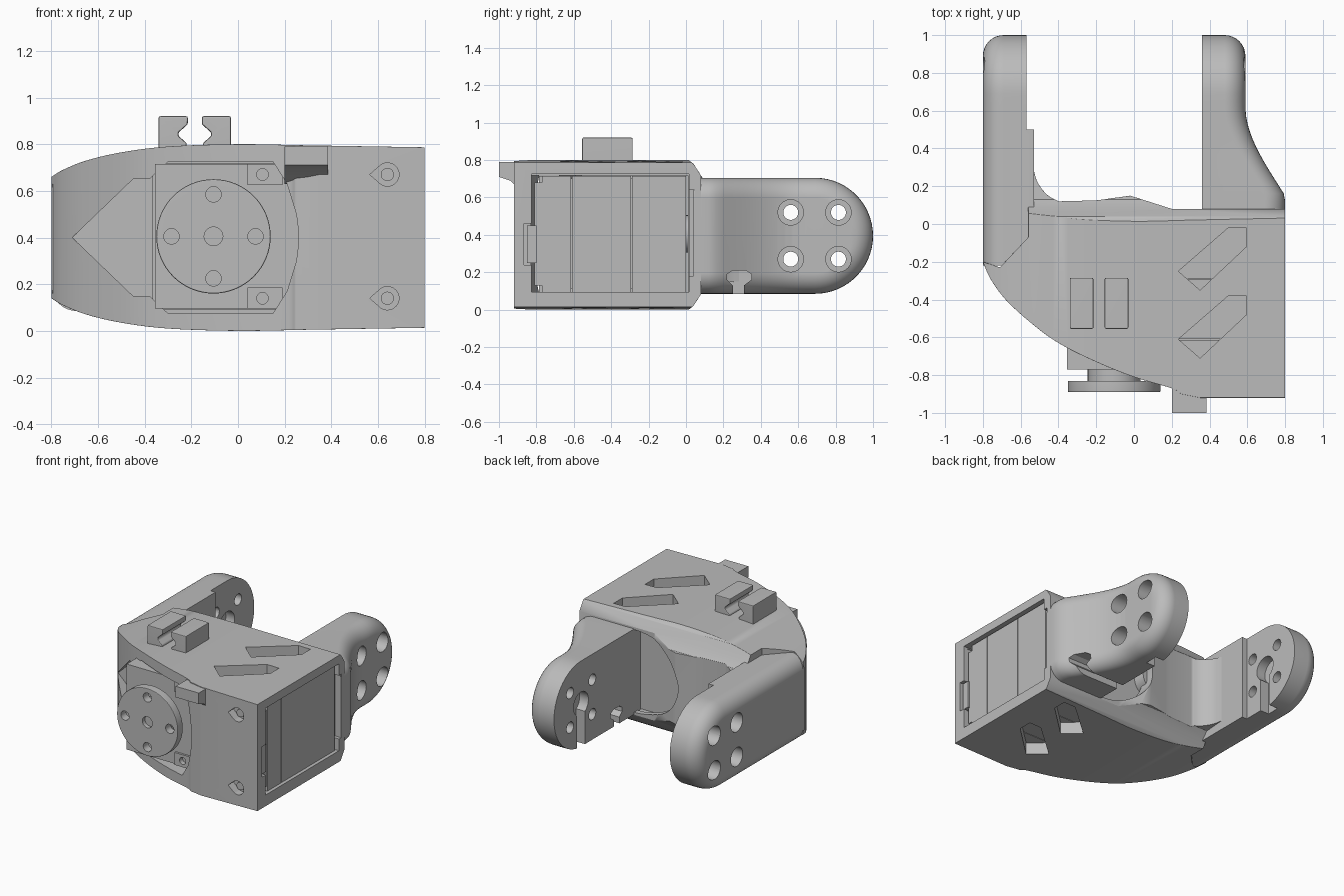
import bpy, bmesh, math
from mathutils import Vector

cube = bpy.data.objects.get("Cube")
if cube:
    bpy.data.objects.remove(cube, do_unlink=True)

grey = bpy.data.materials.new("plain grey")
grey.use_nodes = True
grey.diffuse_color = (0.5, 0.5, 0.5, 1)
grey.node_tree.nodes["Principled BSDF"].inputs["Base Color"].default_value = (0.5, 0.5, 0.5, 1)

MID = 0.4  # height of the body's middle plane


def place(axis, a, b, t):
    return {"X": (t, a, b), "Y": (a, t, b), "Z": (a, b, t)}[axis]


def finish(name, bm):
    bmesh.ops.recalc_face_normals(bm, faces=bm.faces)
    mesh = bpy.data.meshes.new(name)
    bm.to_mesh(mesh)
    bm.free()
    mesh.materials.append(grey)
    ob = bpy.data.objects.new(name, mesh)
    bpy.context.collection.objects.link(ob)
    return ob


def prism(name, axis, pts, lo, hi):
    bm = bmesh.new()
    rings = [[bm.verts.new(place(axis, a, b, t)) for a, b in pts] for t in (lo, hi)]
    bm.faces.new(rings[0])
    bm.faces.new(rings[1])
    for i in range(len(pts)):
        j = (i + 1) % len(pts)
        bm.faces.new((rings[0][i], rings[0][j], rings[1][j], rings[1][i]))
    return finish(name, bm)


def circle(a, b, r, n=32):
    return [(a + r * math.cos(k * math.tau / n), b + r * math.sin(k * math.tau / n)) for k in range(n)]


def rect(a0, a1, b0, b1):
    return [(a0, b0), (a1, b0), (a1, b1), (a0, b1)]


def mirrored(pts):
    # Close a profile by reflecting it about the middle plane
    return pts + [(a, 2 * MID - z) for a, z in reversed(pts)]


def smooth_path(pts, steps=5):
    # Catmull-Rom curve through the points
    p = [Vector(q) for q in pts]
    p = [2 * p[0] - p[1]] + p + [2 * p[-1] - p[-2]]
    out = []
    for i in range(1, len(p) - 2):
        a, b, c, d = p[i - 1:i + 3]
        for k in range(steps):
            t = k / steps
            v = 0.5 * (2 * b + (c - a) * t + (2 * a - 5 * b + 4 * c - d) * t * t + (3 * b - a - 3 * c + d) * t ** 3)
            out.append((v.x, v.y))
    return out + [tuple(pts[-1])]


def apply(ob, mod):
    bpy.context.view_layer.objects.active = ob
    bpy.ops.object.modifier_apply(modifier=mod.name)


def boolean(ob, tool, op="DIFFERENCE"):
    mod = ob.modifiers.new("cut", "BOOLEAN")
    mod.operation, mod.object, mod.solver = op, tool, "EXACT"
    apply(ob, mod)
    bpy.data.objects.remove(tool, do_unlink=True)


def cut(ob, axis, pts, lo, hi):
    boolean(ob, prism("cutter", axis, pts, lo, hi))


def bevel(ob, width, segments=2):
    mod = ob.modifiers.new("bevel", "BEVEL")
    mod.width, mod.segments, mod.limit_method = width, segments, "ANGLE"
    mod.angle_limit = math.radians(40)
    apply(ob, mod)


# Shell: plan outline crossed with front and side outlines
curve = smooth_path([(-0.8, -0.2), (-0.76, -0.29), (-0.68, -0.4), (-0.55, -0.52), (-0.4, -0.63),
                     (-0.2, -0.73), (0, -0.81), (0.2, -0.87), (0.25, -0.9)])
fillet = smooth_path([(-0.4, 0.12), (-0.46, 0.155), (-0.51, 0.22), (-0.535, 0.3)])
shell = prism("shell", "Z", curve + [(0.35, -0.92), (0.8, -0.92), (0.8, 0.08), (0.2, 0.08), (-0.02, 0.15),
                                     (-0.2, 0.125)] + fillet + [(-0.56, 0.3), (-0.56, -0.07), (-0.71, -0.23)], -0.1, 0.9)
top = smooth_path([(0.3, 0.795), (0, 0.8), (-0.3, 0.79), (-0.5, 0.765), (-0.65, 0.73), (-0.75, 0.69), (-0.8, 0.66)])
boolean(shell, prism("front_outline", "Y", mirrored([(0.9, 0.785)] + top + [(-0.85, 0.63)]), -1.2, 0.5), "INTERSECT")
slope = [(-1.1, 0.85), (-0.05, 0.85), (0.04, 0.78), (0.085, 0.71), (0.13, 0.66), (0.4, 0.64)]
boolean(shell, prism("side_outline", "X", mirrored(slope), -1, 1), "INTERSECT")
bevel(shell, 0.014)

# Cavity, arched rear opening, side window and front opening
front_wall = smooth_path([(-0.365, -0.56), (-0.2, -0.65), (0, -0.73), (0.2, -0.8)])
cut(shell, "Z", [(-0.365, 0.04)] + front_wall + [(0.36, -0.83), (0.77, -0.83), (0.77, 0.01), (0.36, 0.01), (0.36, 0.04)],
    0.092, 0.718)
arch = [(0.36 - 0.4 * math.sin(k * math.pi / 24), MID + 0.3 * math.cos(k * math.pi / 24)) for k in range(25)]
cut(shell, "Y", arch, -0.02, 0.4)
cut(shell, "X", rect(-0.825, 0.015, 0.095, 0.725), 0.7, 1)
cut(shell, "X", rect(-0.865, -0.8, 0.24, 0.46), 0.75, 1)
cut(shell, "X", rect(0, 0.045, 0.18, 0.64), 0.75, 1)
notch = [(-0.45, 0.65), (-0.38, 0.65), (-0.3, 0.725), (0.15, 0.725), (0.21, 0.63), (0.25, 0.5), (0.26, 0.42)]
cut(shell, "Y", [(-0.71, MID)] + mirrored(notch), -1.1, -0.36)

# Slanted slots through roof and floor, screw recesses on the front
for dy in (0, -0.36):
    slot = [(x, y + dy) for x, y in ((0.235, -0.25), (0.5, -0.02), (0.595, -0.02), (0.595, -0.12), (0.35, -0.35))]
    cut(shell, "Z", slot, 0.7, 0.9)
    cut(shell, "Z", slot, -0.1, 0.1)
for z in (0.14, 0.67):
    drop = [p for p in circle(0.64, z, 0.05) if p[0] > 0.61]
    drop.sort(key=lambda p: math.atan2(p[1] - z, p[0] - 0.64))
    cut(shell, "Y", drop + [(0.565, z)], -1, -0.86)
    prism("body_screw", "Y", circle(0.64, z, 0.028), -0.89, -0.84)


# Arms: rounded outline swept sideways, outer rim rolled over
def arm(name, side, start, inside, outside):
    cy, r, roll = 0.69, 0.31, 0.11
    rows = [(start + (cy - start) * k / 16, 1.0) for k in range(16)]
    rows += [(cy, 1.0)] * 16
    bm = bmesh.new()
    rings = []
    for k in range(-1, 9):
        a = max(k, 0) * math.pi / 16
        rad = r - roll * (1 - math.cos(a))
        half = []
        for i, (y, h) in enumerate(rows):
            if i >= 16:
                t = (i - 16) * math.pi / 30
                y, h = cy + rad * math.sin(t), math.cos(t)
            x = inside if k < 0 else outside(y) - roll * (1 - math.sin(a))
            half.append((side * x, y, rad * h))
        rings.append([[bm.verts.new((x, y, 0.395 + s * z)) for x, y, z in half] for s in (1, -1)])
    n = len(rows)
    for up, dn in (rings[0], rings[-1]):
        for i in range(n - 1):
            bm.faces.new((up[i], up[i + 1], dn[i + 1], dn[i]))
    for (u0, d0), (u1, d1) in zip(rings, rings[1:]):
        for p, q in ((u0, u1), (d0, d1)):
            for i in range(n - 1):
                bm.faces.new((p[i], p[i + 1], q[i + 1], q[i]))
        bm.faces.new((u0[0], u1[0], d1[0], d0[0]))
    bmesh.ops.remove_doubles(bm, verts=bm.verts, dist=0.0005)
    ob = finish(name, bm)
    # Step, countersunk holes and keyhole on the inner face
    face = inside + 0.04 if side < 0 else inside
    if side < 0:
        cut(ob, "X", rect(0.5, 1.2, -0.1, 0.9), -face, 0)
    for y in (0.56, 0.815):
        for z in (0.27, 0.52):
            cut(ob, "X", circle(y, z, 0.04), *sorted((side * 0.2, side * 0.95)))
            cut(ob, "X", circle(y, z, 0.068), *sorted((side * (face + 0.11), side * 0.95)))
    span = sorted((side * 0.2, side * (face + 0.07)))
    cut(ob, "X", circle(0.69, 0.395, 0.085), *span)
    cut(ob, "X", rect(0.645, 0.735, 0, 0.395), *span)
    return ob


def flare(y):
    t = min(max((0.62 - y) / 0.47, 0), 1)
    return 0.59 + 0.21 * t * t * (1.6 - 0.6 * t)


arm("right_arm", -1, -0.22, 0.53, lambda y: 0.8)
left_arm = arm("left_arm", 1, 0.04, 0.36, flare)
cable = [(0.25, 0), (0.25, 0.13), (0.22, 0.16), (0.22, 0.19), (0.25, 0.21), (0.32, 0.21), (0.35, 0.19),
         (0.35, 0.16), (0.31, 0.13), (0.31, 0)]
cut(left_arm, "X", cable, 0.2, 0.95)

# Roof clip: two facing undercut blocks
hook = [(-0.155, 0.78), (-0.155, 0.92), (-0.03, 0.92), (-0.03, 0.885), (-0.07, 0.85), (-0.07, 0.835),
        (-0.035, 0.805), (-0.035, 0.78)]
for name, s in (("right_clip", 1), ("left_clip", -1)):
    clip = prism(name, "Y", [(-0.185 + s * x, z) for x, z in hook], -0.555, -0.285)
    bevel(clip, 0.013)

# Front lip
prism("front_lip", "X", [(-1, 0.79), (-0.86, 0.79), (-0.86, 0.63), (-0.91, 0.66), (-0.94, 0.69), (-1, 0.71)], 0.2, 0.385)

# Motor: case in three layers with thin seams
for name, y0, y1 in (("motor_front", -0.77, -0.614), ("motor_middle", -0.61, -0.294), ("motor_back", -0.29, 0)):
    case = prism(name, "X", rect(y0, y1, 0.095, 0.715), -0.355, 0.775)
    if name == "motor_front":
        for z in (0.14, 0.67):
            cut(case, "Y", circle(0.105, z, 0.025, 20), -0.9, -0.7)
prism("motor_core", "X", rect(-0.75, -0.02, 0.11, 0.7), -0.34, 0.765)
prism("motor_edge", "X", rect(-0.81, -0.76, 0.13, 0.68), 0.3, 0.77)
prism("side_catch", "X", rect(-0.85, -0.8, 0.25, 0.45), 0.74, 0.785)
for z in (0.14, 0.67):
    boss = prism("motor_boss", "Y", rect(0.04, 0.19, z - 0.045, z + 0.045), -0.785, -0.765)
    cut(boss, "Y", circle(0.105, z, 0.025, 20), -0.9, -0.7)

# Output disc and rear idler on the motor axis
AX, AZ = -0.105, 0.405
prism("disc_neck", "Y", circle(AX, AZ, 0.14), -0.84, -0.76)
disc = prism("output_disc", "Y", circle(AX, AZ, 0.245, 64), -0.89, -0.83)
bevel(disc, 0.006)
for k in range(4):
    a = k * math.pi / 2
    cut(disc, "Y", circle(AX + 0.18 * math.cos(a), AZ + 0.18 * math.sin(a), 0.033), -1, -0.8)
cut(disc, "Y", circle(AX, AZ, 0.04), -1, -0.86)
idler = prism("rear_idler", "Y", circle(AX, AZ, 0.1), -0.01, 0.09)
cut(idler, "Y", circle(AX, AZ, 0.04), 0.05, 0.2)

for ob in bpy.context.collection.objects:
    if ob.type == "MESH":
        bpy.ops.object.select_all(action="DESELECT")
        ob.select_set(True)
        bpy.context.view_layer.objects.active = ob
        bpy.ops.object.shade_smooth_by_angle(angle=math.radians(32))
        normals = ob.modifiers.new("even_shading", "WEIGHTED_NORMAL")
        normals.keep_sharp = True
